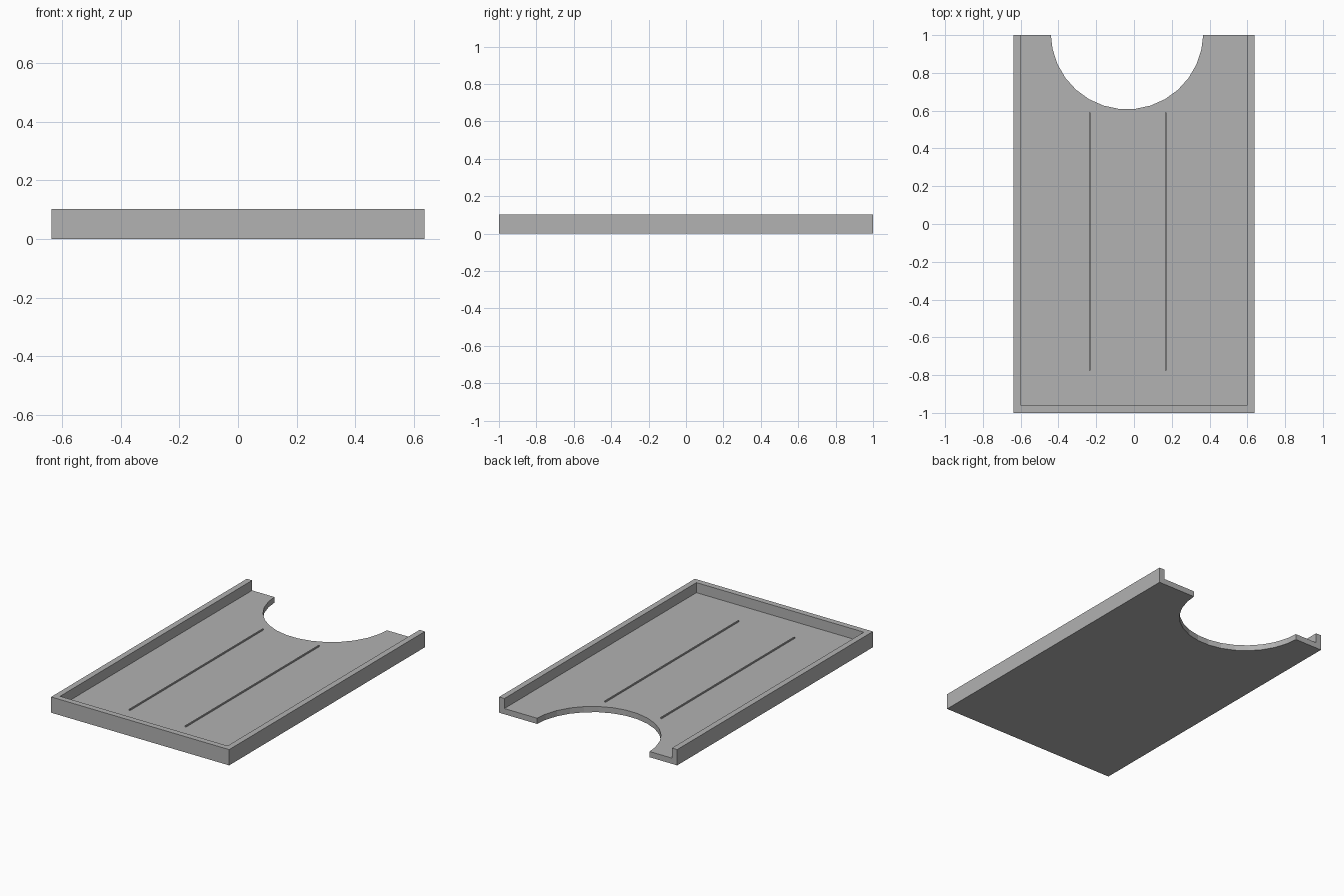
import bpy
import bmesh
import math

cube = bpy.data.objects.get("Cube")
if cube:
    bpy.data.objects.remove(cube, do_unlink=True)

# Overall sizes
HALF_W, HALF_L, HEIGHT = 0.637, 1.0, 0.102
WALL, FLOOR = 0.038, 0.037
NOTCH_X, NOTCH_Y, NOTCH_R, SIDES = -0.037, 1.01, 0.403, 30

grey = bpy.data.materials.new("plain_grey")
grey.use_nodes = True
colour = (0.445, 0.445, 0.445, 1)
grey.diffuse_color = colour
grey.node_tree.nodes["Principled BSDF"].inputs["Base Color"].default_value = colour


def extrude_outline(name, outline, z0, z1):
    """Upright prism over a counter-clockwise outline."""
    bm = bmesh.new()
    base = bm.faces.new([bm.verts.new((x, y, z0)) for x, y in outline])
    grown = bmesh.ops.extrude_face_region(bm, geom=[base], use_keep_orig=True)
    top = [v for v in grown["geom"] if isinstance(v, bmesh.types.BMVert)]
    bmesh.ops.translate(bm, verts=top, vec=(0, 0, z1 - z0))
    bmesh.ops.recalc_face_normals(bm, faces=bm.faces)
    mesh = bpy.data.meshes.new(name)
    bm.to_mesh(mesh)
    bm.free()
    mesh.materials.append(grey)
    obj = bpy.data.objects.new(name, mesh)
    bpy.context.collection.objects.link(obj)
    return obj


# Floor plate with a round thumb notch in the back edge
arc = []
for i in range(SIDES):
    a = 2 * math.pi * i / SIDES
    x = NOTCH_X + NOTCH_R * math.cos(a)
    y = NOTCH_Y + NOTCH_R * math.sin(a)
    if y < HALF_L:
        arc.append((x, y))
inner_w = HALF_W - WALL
floor = [(-inner_w, HALF_L), (-inner_w, WALL - HALF_L),
         (inner_w, WALL - HALF_L), (inner_w, HALF_L),
         (NOTCH_X + NOTCH_R, HALF_L)]
floor += arc[::-1] + [(NOTCH_X - NOTCH_R, HALF_L)]
extrude_outline("floor_plate", floor, 0, FLOOR)

# U-shaped rim, open at the back
rim = [(-HALF_W, HALF_L), (-HALF_W, -HALF_L), (HALF_W, -HALF_L), (HALF_W, HALF_L),
       (inner_w, HALF_L), (inner_w, WALL - HALF_L),
       (-inner_w, WALL - HALF_L), (-inner_w, HALF_L)]
extrude_outline("rim_wall", rim, 0, HEIGHT)

# Two thin ribs along the floor
for name, x in (("right_rib", -0.233), ("left_rib", 0.167)):
    w = 0.004
    rib = [(x - w, -0.775), (x + w, -0.775), (x + w, 0.59), (x - w, 0.59)]
    extrude_outline(name, rib, FLOOR - 0.005, FLOOR + 0.008)
